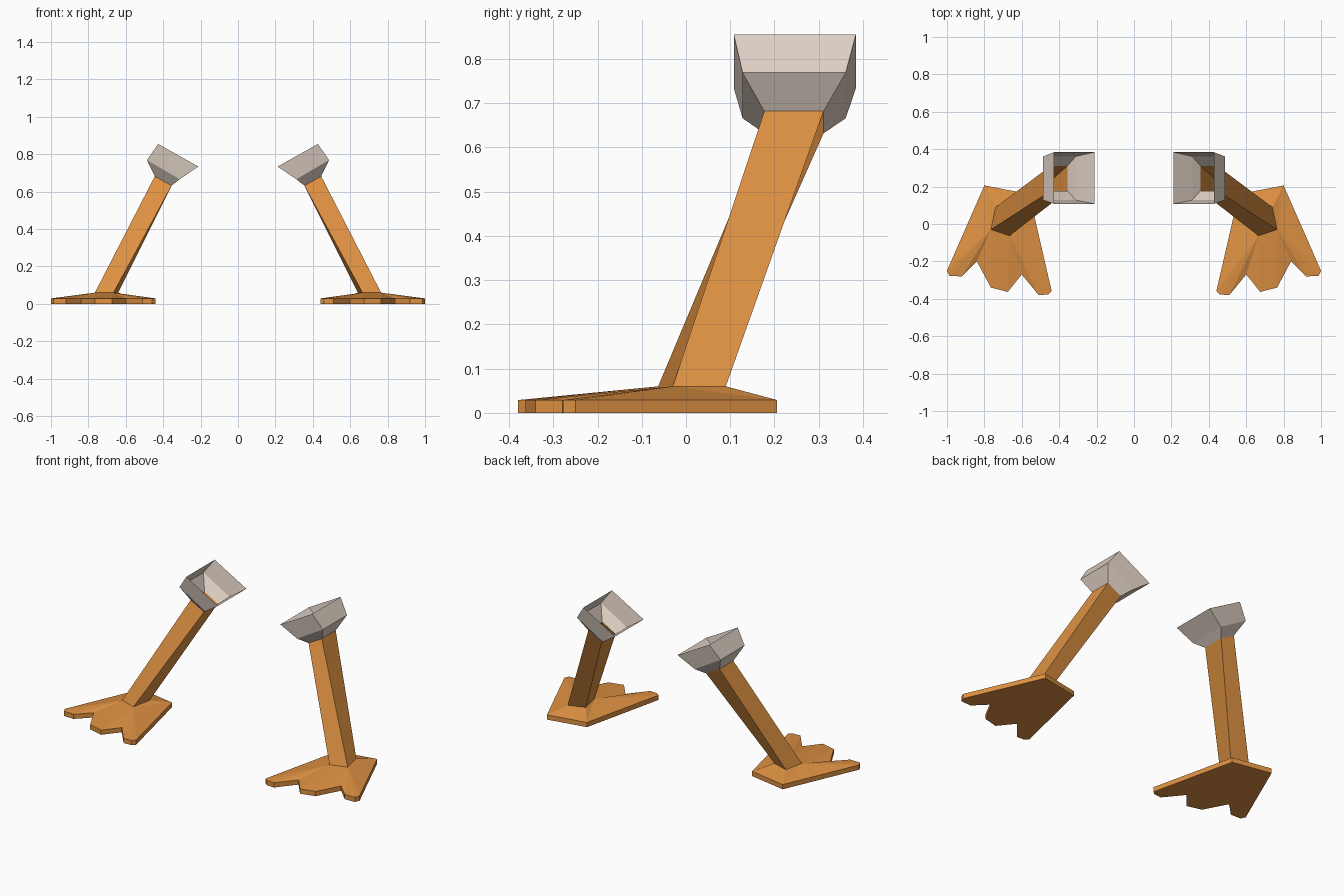
import bpy, bmesh

if "Cube" in bpy.data.objects:
    bpy.data.objects.remove(bpy.data.objects["Cube"])


def material(name, rgb):
    m = bpy.data.materials.new(name)
    m.diffuse_color = (*rgb, 1)
    m.use_nodes = True
    m.node_tree.nodes["Principled BSDF"].inputs["Base Color"].default_value = m.diffuse_color
    return m


ORANGE = material("orange", (0.73, 0.283, 0.055))
GREY = material("warm grey", (0.73, 0.63, 0.55))


def make(name, verts, faces, mat, side):
    """Flat-shaded mesh; side -1 gives the mirrored copy."""
    bm = bmesh.new()
    vs = [bm.verts.new((x * side, y, z)) for x, y, z in verts]
    for f in faces:
        bm.faces.new([vs[i] for i in f])
    bmesh.ops.recalc_face_normals(bm, faces=bm.faces)
    me = bpy.data.meshes.new(name)
    bm.to_mesh(me)
    bm.free()
    me.materials.append(mat)
    ob = bpy.data.objects.new(name, me)
    bpy.context.collection.objects.link(ob)


def loft(rings):
    """Open tube through rings with equal point counts."""
    n = len(rings[0])
    verts = [p for r in rings for p in r]
    faces = [(k * n + i, k * n + (i + 1) % n, (k + 1) * n + (i + 1) % n, (k + 1) * n + i)
             for k in range(len(rings) - 1) for i in range(n)]
    return verts, faces


def tilted(outer, inner, y0, y1):
    """Rectangle tilted in xz; outer and inner are (x, z) edges."""
    return [(outer[0], y0, outer[1]), (inner[0], y0, inner[1]),
            (inner[0], y1, inner[1]), (outer[0], y1, outer[1])]


# Foot outline: outer heel, outer toe, notch, middle toe, notch, inner toe, inner heel
outline = [(.80, .206), (1.0, -.25), (.987, -.278), (.92, -.28), (.84, -.20),
           (.765, -.34), (.675, -.363), (.60, -.27), (.51, -.38), (.46, -.377),
           (.44, -.36), (.56, .16)]
n = len(outline)
# Ankle: outer front, inner front, inner back, outer back
ankle = [(.765, -.03, .06), (.665, -.063, .06), (.64, .057, .06), (.74, .09, .06)]
foot_verts = [(x, y, 0) for x, y in outline] + [(x, y, .029) for x, y in outline] + ankle
A, B, C, D = range(2 * n, 2 * n + 4)
foot_faces = [tuple(range(n))]
foot_faces += [(i, (i + 1) % n, n + (i + 1) % n, n + i) for i in range(n)]
foot_faces += [(A, n + i, n + i + 1) for i in range(0, 5)]
foot_faces += [(A, n + 5, n + 6), (A, n + 6, B), (B, n + 6, n + 7)]
foot_faces += [(B, n + i, n + i + 1) for i in range(7, 11)]
foot_faces += [(B, n + 11, C), (C, n + 11, n, D), (D, n, A)]

# Shin top and the flared socket above it
knee = tilted((.445, .682), (.355, .632), .177, .311)
middle = tilted((.487, .769), (.312, .666), .128, .361)
rim = tilted((.427, .855), (.212, .734), .108, .384)

for side, label in ((1, "right"), (-1, "left")):
    make(label + "_foot", foot_verts, foot_faces, ORANGE, side)
    make(label + "_shin", *loft([ankle, knee]), ORANGE, side)
    make(label + "_socket", *loft([knee, middle, rim]), GREY, side)
